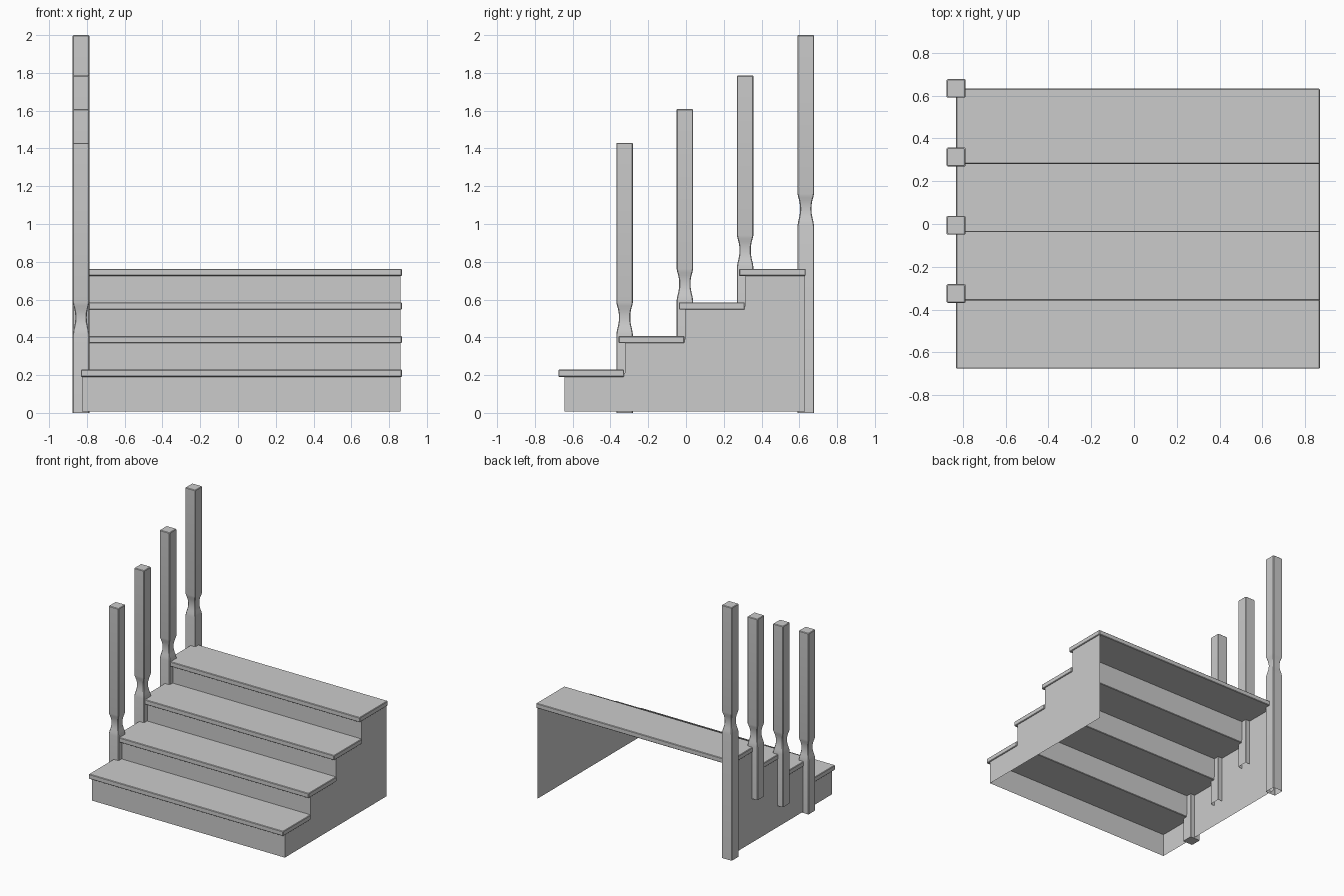
import bpy, bmesh

if "Cube" in bpy.data.objects:
    bpy.data.objects.remove(bpy.data.objects["Cube"])

RUN, RISE = 0.319, 0.178      # step depth and height
X0, X1 = -0.832, 0.868        # tread ends
BASE = 0.008                  # underside of the stair body


def finish(name, bm, smooth=False):
    bmesh.ops.recalc_face_normals(bm, faces=bm.faces)
    mesh = bpy.data.meshes.new(name)
    bm.to_mesh(mesh)
    bm.free()
    obj = bpy.data.objects.new(name, mesh)
    bpy.context.collection.objects.link(obj)
    if smooth:
        bpy.context.view_layer.objects.active = obj
        obj.select_set(True)
        bpy.ops.object.shade_smooth_by_angle(angle=0.5)
        obj.select_set(False)
    return obj


def tread(name, y0, y1, top):
    """Slab with slightly eased edges."""
    bm = bmesh.new()
    bmesh.ops.create_cube(bm, size=1)
    thick = 0.038
    for v in bm.verts:
        v.co.x = X0 if v.co.x < 0 else X1
        v.co.y = y0 if v.co.y < 0 else y1
        v.co.z = top - thick if v.co.z < 0 else top
    bmesh.ops.bevel(bm, geom=bm.edges[:], offset=0.004, segments=1,
                    affect='EDGES', profile=0.5)
    finish(name, bm)


def post(name, y, bottom, neck, top, cap_bottom):
    """Square post with chamfered corners and a turned-in neck."""
    h, c = 0.044, 0.004
    rings = [(bottom, h), (neck - 0.09, h), (neck - 0.065, 0.040),
             (neck - 0.045, 0.035), (neck - 0.022, 0.031), (neck, 0.030),
             (neck + 0.022, 0.031), (neck + 0.045, 0.035),
             (neck + 0.062, 0.040), (neck + 0.08, h),
             (top - c, h), (top, h - c)]
    bm = bmesh.new()
    loops = []
    for z, r in rings:
        k = r - c
        section = [(r, -k), (r, k), (k, r), (-k, r),
                   (-r, k), (-r, -k), (-k, -r), (k, -r)]
        loops.append([bm.verts.new((-0.831 + px, y + py, z))
                      for px, py in section])
    for a, b in zip(loops, loops[1:]):
        for i in range(8):
            j = (i + 1) % 8
            bm.faces.new((a[i], a[j], b[j], b[i]))
    bm.faces.new(loops[-1])
    if cap_bottom:
        bm.faces.new(loops[0])
    finish(name, bm, smooth=True)


# Stair body: stepped side panels joined by risers, open below and behind
profile = [(0.63, BASE)]
profile += [(-0.643, BASE)]
for i in range(4):
    z = 0.21 + i * RISE
    profile.append((-0.643 + i * RUN, z))
    profile.append((-0.643 + (i + 1) * RUN if i < 3 else 0.63, z))

for name, x in (("left_side_panel", -0.826), ("right_side_panel", 0.86)):
    bm = bmesh.new()
    bm.faces.new([bm.verts.new((x, y, z)) for y, z in profile])
    finish(name, bm)

for i in range(4):
    y = -0.643 + i * RUN
    z0 = BASE if i == 0 else 0.21 + (i - 1) * RISE
    z1 = 0.21 + i * RISE
    bm = bmesh.new()
    bm.faces.new([bm.verts.new(p) for p in
                  ((-0.826, y, z0), (0.86, y, z0), (0.86, y, z1), (-0.826, y, z1))])
    finish(f"riser_{i + 1}", bm)
    front = -0.676 + i * RUN
    tread(f"tread_{i + 1}", front, front + 0.349 if i < 3 else 0.633,
          0.229 + i * RISE)

# Three matching posts climb with the steps; the newel is taller
for i in range(3):
    s = i * RISE
    post(f"post_{i + 1}", -0.325 + i * RUN, s, 0.505 + s, 1.43 + s, i == 0)
post("newel_post", 0.634, 0.0, 1.08, 2.0, False)
